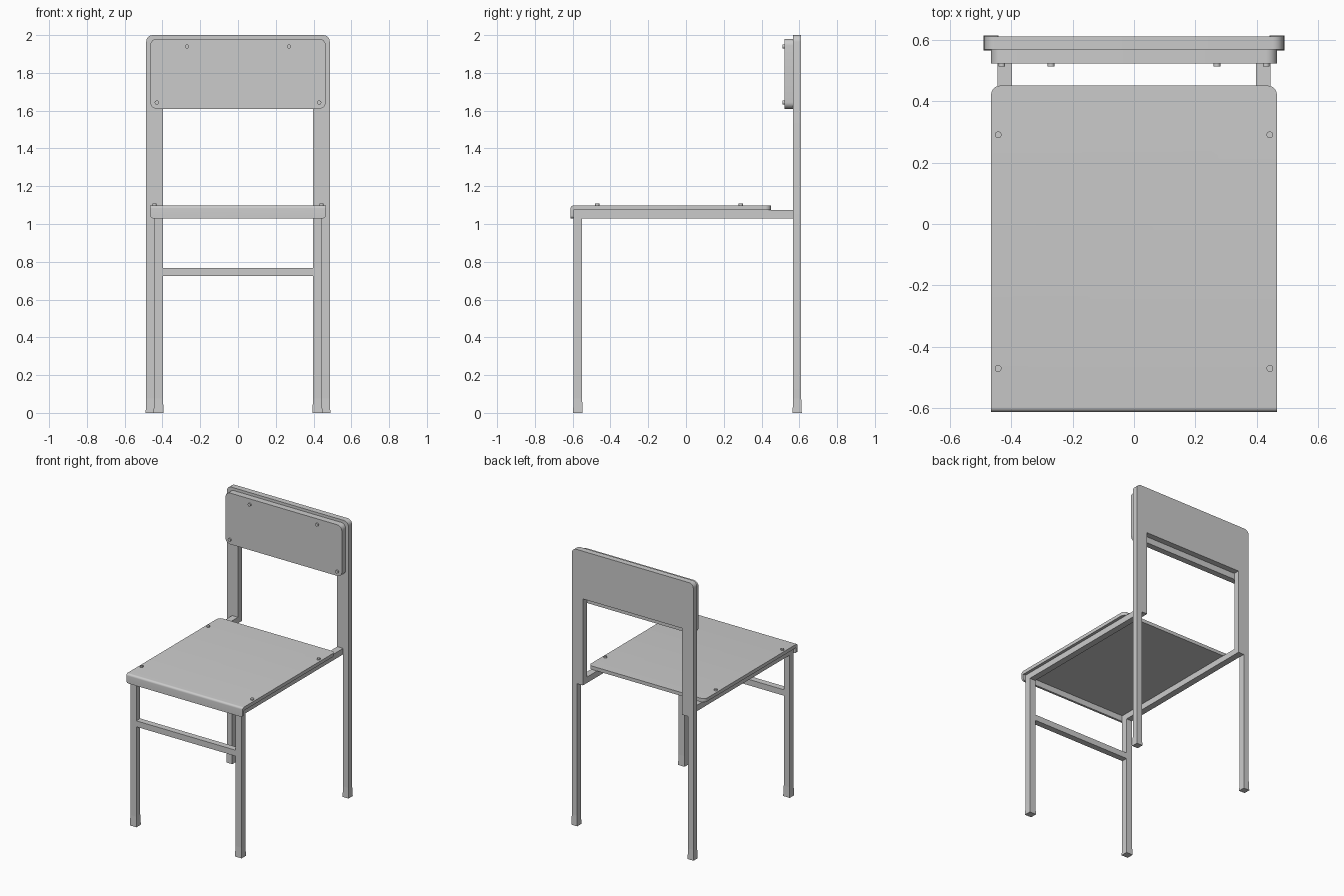
import bpy, bmesh, math
from mathutils import Vector

if "Cube" in bpy.data.objects:
    bpy.data.objects.remove(bpy.data.objects["Cube"])


def finish(name, bm):
    bmesh.ops.recalc_face_normals(bm, faces=bm.faces[:])
    me = bpy.data.meshes.new(name)
    bm.to_mesh(me)
    bm.free()
    ob = bpy.data.objects.new(name, me)
    bpy.context.collection.objects.link(ob)
    bpy.context.view_layer.objects.active = ob
    bpy.ops.object.select_all(action='DESELECT')
    ob.select_set(True)
    bpy.ops.object.shade_smooth_by_angle(angle=math.radians(35))
    return ob


def prism(pts, axis, a, b):
    """Extrude a 2D outline along axis: 'x' takes (y, z), 'y' takes (x, z)."""
    bm = bmesh.new()
    place = {'x': lambda u, v, w: (w, u, v), 'y': lambda u, v, w: (u, w, v)}[axis]
    face = bm.faces.new([bm.verts.new(place(u, v, a)) for u, v in pts])
    ext = bmesh.ops.extrude_face_region(bm, geom=[face])
    verts = [g for g in ext['geom'] if isinstance(g, bmesh.types.BMVert)]
    shift = Vector(place(0, 0, b)) - Vector(place(0, 0, a))
    bmesh.ops.translate(bm, vec=shift + Vector((0, 0, 0)), verts=verts)
    return bm


def rounded(bm, test, radius, seg=6):
    """Round every edge whose midpoint and direction pass the test."""
    edges = []
    for e in bm.edges:
        p, q = e.verts[0].co, e.verts[1].co
        if test((p + q) / 2, (q - p).normalized()):
            edges.append(e)
    bmesh.ops.bevel(bm, geom=edges, offset=radius, offset_type='OFFSET',
                    segments=seg, profile=0.5, affect='EDGES')


def box(name, x, y, z, flare=0.0):
    bm = prism([(y[0], z[0]), (y[1], z[0]), (y[1], z[1]), (y[0], z[1])], 'x', *x)
    cx, cy = sum(x) / 2, sum(y) / 2
    for v in bm.verts:
        if v.co.z < (z[0] + z[1]) / 2:
            v.co.x += math.copysign(flare, v.co.x - cx)
            v.co.y += math.copysign(flare, v.co.y - cy)
    return finish(name, bm)


def screw(name, loc, horizontal=False):
    bpy.ops.mesh.primitive_cylinder_add(
        vertices=20, radius=0.011, depth=0.024, location=loc,
        rotation=(math.pi / 2 if horizontal else 0, 0, 0))
    bpy.context.object.name = name
    bpy.ops.object.shade_smooth_by_angle(angle=math.radians(35))


IN, MID, OUT = 0.397, 0.444, 0.486     # inner and outer tube positions
FRONT, BACK = (-0.595, -0.55), (0.567, 0.61)

# Rear frame: outer legs, doubled upper posts and solid upper panel
half = [(IN, 1.655), (IN, 1.03), (MID, 1.03), (MID, 0.07), (OUT, 0.07), (OUT, 2.0)]
outline = half + [(-x, z) for x, z in reversed(half)]
bm = prism(outline, 'y', *BACK)
rounded(bm, lambda m, d: abs(d.y) > 0.9 and m.z > 1.99, 0.035)
finish("rear_frame", bm)

# Side frames: front leg bent into the seat rail
for s, side in ((-1, "left"), (1, "right")):
    pts = [(FRONT[0], 0.07), (FRONT[1], 0.07), (FRONT[1], 1.03),
           (BACK[0], 1.03), (BACK[0], 1.073), (FRONT[0], 1.073)]
    finish("front_leg_and_rail_" + side, prism(pts, 'x', s * IN, s * MID))
    # Flared feet
    box("front_foot_" + side, (s * IN, s * MID), FRONT, (0, 0.075), 0.003)
    box("rear_foot_" + side, (s * MID, s * OUT), BACK, (0, 0.075), 0.003)

# Front stretcher
box("front_stretcher", (-IN, IN), FRONT, (0.725, 0.768))

# Seat with rolled front lip
pts = [(-0.611, 1.03), (-0.595, 1.03), (-0.595, 1.073),
       (0.45, 1.073), (0.45, 1.098), (-0.611, 1.098)]
bm = prism(pts, 'x', -0.465, 0.465)
rounded(bm, lambda m, d: abs(d.x) > 0.9 and m.y < -0.6 and m.z > 1.09, 0.015)
rounded(bm, lambda m, d: abs(d.z) > 0.9 and m.y > 0.44, 0.03)
rounded(bm, lambda m, d: abs(d.y) > 0.9 and m.z < 1.035, 0.015)
finish("seat", bm)

# Backrest board
bm = prism([(-0.465, 1.61), (0.465, 1.61), (0.465, 1.98), (-0.465, 1.98)],
           'y', 0.522, 0.567)
rounded(bm, lambda m, d: abs(d.y) > 0.9, 0.035)
finish("backrest", bm)

# Screws
for s in (-1, 1):
    for y in (0.29, -0.47):
        screw("seat_screw", (s * 0.442, y, 1.096))
    for x, z in ((0.27, 1.94), (0.43, 1.643)):
        screw("backrest_screw", (s * x, 0.524, z), True)
